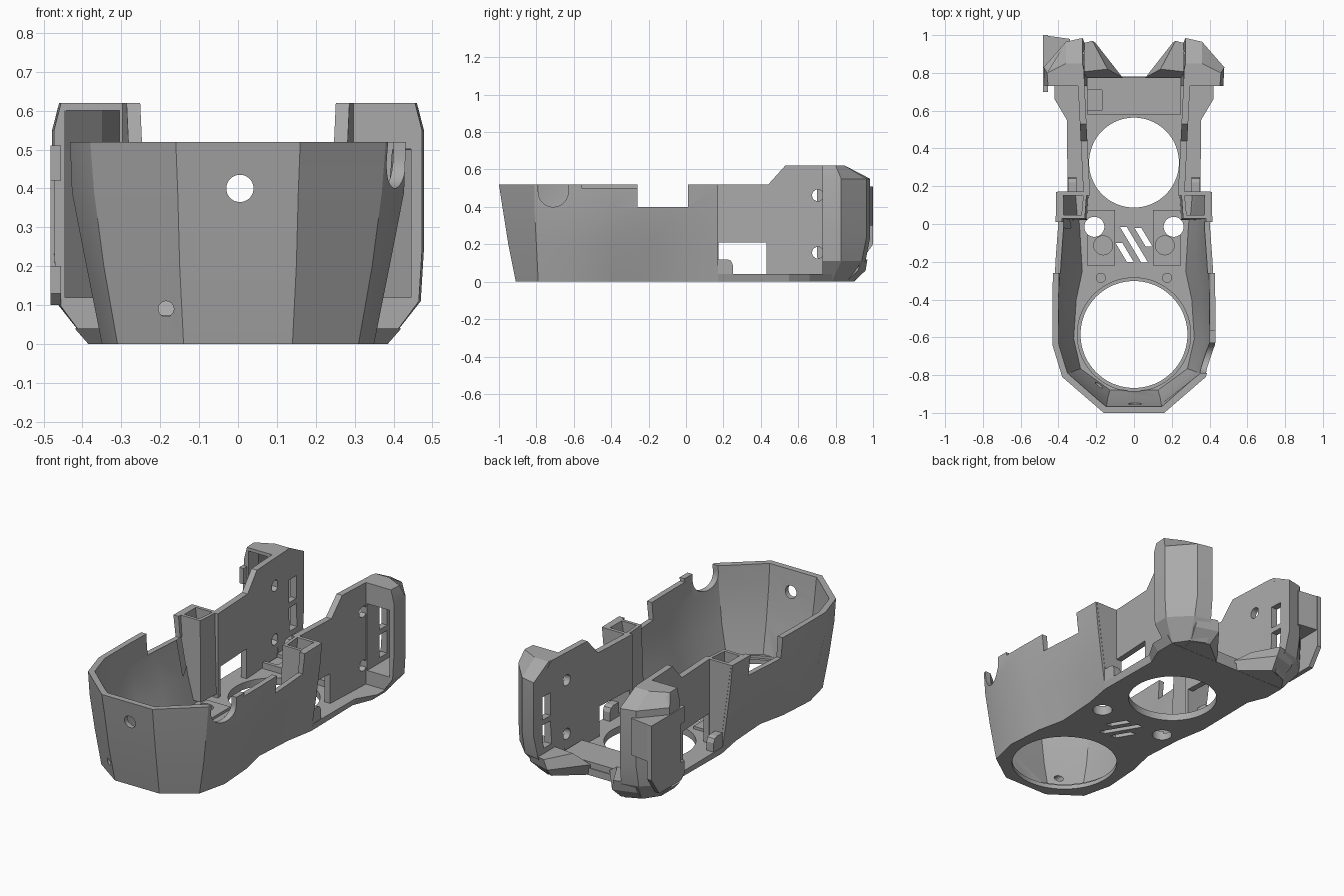
import bpy, bmesh
from math import radians, pi
from mathutils import Matrix

cube = bpy.data.objects.get("Cube")
if cube:
    bpy.data.objects.remove(cube)

grey = bpy.data.materials.new("plain_grey")
grey.use_nodes = True
COLOUR = (0.4, 0.4, 0.4, 1)
grey.diffuse_color = COLOUR
grey.node_tree.nodes["Principled BSDF"].inputs["Base Color"].default_value = COLOUR
SIDES = (("left", 1), ("right", -1))


def finish(name, bm):
    bmesh.ops.recalc_face_normals(bm, faces=bm.faces)
    mesh = bpy.data.meshes.new(name)
    bm.to_mesh(mesh)
    bm.free()
    mesh.materials.append(grey)
    ob = bpy.data.objects.new(name, mesh)
    bpy.context.collection.objects.link(ob)
    return ob


def loft(name, rings, s=1, place=lambda x, y, z: (x, y, z)):
    """Closed solid through (height, points) rings, s = -1 mirrors it in x."""
    bm = bmesh.new()
    loops = []
    for z, pts in rings:
        coords = [place(px, py, z) for px, py in pts]
        loops.append([bm.verts.new((s * x, y, h)) for x, y, h in coords])
    n = len(loops[0])
    for a, b in zip(loops, loops[1:]):
        for i in range(n):
            j = (i + 1) % n
            bm.faces.new((a[i], a[j], b[j], b[i]))
    bm.faces.new(loops[0][::-1])
    bm.faces.new(loops[-1])
    return finish(name, bm)


def box(name, x0, x1, y0, y1, z0, z1, s=1):
    pts = [(x0, y0), (x1, y0), (x1, y1), (x0, y1)]
    return loft(name, [(z0, pts), (z1, pts)], s)


def cylinder(name, centre, r, depth, axis="Z", segments=48):
    turn = {"X": Matrix.Rotation(pi / 2, 4, "Y"), "Y": Matrix.Rotation(pi / 2, 4, "X"),
            "Z": Matrix.Identity(4)}[axis]
    bm = bmesh.new()
    bmesh.ops.create_cone(bm, cap_ends=True, segments=segments, radius1=r, radius2=r,
                          depth=depth, matrix=Matrix.Translation(centre) @ turn)
    return finish(name, bm)


def cut(targets, cutters):
    for ob in targets:
        for c in cutters:
            mod = ob.modifiers.new("cut", "BOOLEAN")
            mod.operation, mod.solver, mod.object = "DIFFERENCE", "EXACT", c
        graph = bpy.context.evaluated_depsgraph_get()
        mesh = bpy.data.meshes.new_from_object(ob.evaluated_get(graph))
        ob.modifiers.clear()
        ob.data = mesh
    for c in cutters:
        bpy.data.objects.remove(c)


def both(half):
    return half + [(-x, y) for x, y in reversed(half)]


def inner(half, t):
    pts = [(x * (1 - t / 0.4), -0.4 + (y + 0.4) * (1 - t / 0.57)) for x, y in half]
    pts[-1] = (pts[-1][0], 0.3)
    return both(pts)


# Faceted tub with an open top and an open back
base = [(0.14, -0.91), (0.31, -0.79), (0.35, -0.62), (0.335, -0.4), (0.30, -0.24), (0.315, 0.0), (0.345, 0.17)]
low = [(0.15, -0.95), (0.345, -0.8), (0.39, -0.63), (0.39, -0.4), (0.355, -0.2), (0.36, 0.0), (0.375, 0.17)]
high = [(0.155, -0.98), (0.37, -0.81), (0.427, -0.64), (0.425, -0.4), (0.415, -0.2), (0.4, 0.0), (0.4, 0.17)]
rim = [(0.16, -1.0), (0.38, -0.81), (0.432, -0.64), (0.432, -0.4), (0.428, -0.2), (0.415, 0.0), (0.412, 0.17)]
tub = loft("tub", [(0, both(base)), (0.2, both(low)), (0.39, both(high)), (0.52, both(rim))])
cut([tub], [loft("cavity", [(0.04, inner(base, 0.035)), (0.2, inner(low, 0.03)),
                            (0.39, inner(high, 0.028)), (0.56, inner(rim, 0.028))])])
cut([tub], [
    box("side_notch", -1, 1, -0.26, 0.01, 0.4, 0.7),
    box("rim_step", 0.2, 1, -0.56, -0.25, 0.5, 0.7),
    cylinder("cable_notch", (0.43, -0.71, 0.48), 0.08, 0.3, "X"),
    box("cable_notch_top", 0.28, 0.6, -0.79, -0.63, 0.48, 0.7),
    cylinder("front_hole", (0.005, -0.98, 0.4), 0.035, 0.3, "Y"),
    cylinder("lower_hole", (-0.185, -0.9, 0.09), 0.02, 0.3, "Y"),
])

# Rear floor slab with a flared edge
rear_low = [(0.345, 0.17), (0.34, 0.55), (0.385, 0.66), (0.385, 0.78), (0.06, 0.78)]
rear_top = [(0.352, 0.17), (0.355, 0.55), (0.42, 0.66), (0.42, 0.78), (0.06, 0.78)]
rear_floor = loft("rear_floor", [(0, both(rear_low)), (0.04, both(rear_top))])
back_bar = box("back_bar", -0.25, 0.25, 0.58, 0.775, 0.038, 0.075)
pad_recess = box("bar_recess", -0.25, -0.17, 0.6, 0.71, 0.055, 0.2)
cut([back_bar], [pad_recess])
mount_pads = [box(f"{n}_mount_pad", 0.1, 0.25, -0.22, 0.075, 0.038, 0.055, s) for n, s in SIDES]

# Openings through the floor
openings = [
    cylinder("front_opening", (0, -0.585, 0), 0.283, 0.3, segments=96),
    cylinder("front_seat", (0, -0.585, 0.08), 0.3, 0.11, segments=96),
    cylinder("rear_opening", (0, 0.325, 0), 0.238, 0.3, segments=96),
]
for x, y, length in ((-0.05, -0.15, 0.1), (0, -0.11, 0.19), (0.05, -0.07, 0.1)):
    h, lean = length / 2, length * 0.3
    pts = [(x + lean - 0.018, y - h), (x + lean + 0.018, y - h),
           (x - lean + 0.018, y + h), (x - lean - 0.018, y + h)]
    openings.append(loft("vent_slot", [(-0.1, pts), (0.1, pts)]))
for n, s in SIDES:
    openings += [
        cylinder("post_hole", (s * 0.21, -0.015, 0), 0.053, 0.3),
        cylinder("shallow_recess", (s * 0.163, -0.113, 0.085), 0.05, 0.09),
        cylinder("screw_recess", (s * 0.175, -0.285, 0.06), 0.024, 0.09),
    ]
cut([tub, rear_floor] + mount_pads, openings)


def wall_place(y, z, x):
    return (x + 0.05 * (y - 0.16), y, z)


wall_outline = [(0.15, 0.03), (0.15, 0.52), (0.44, 0.52), (0.53, 0.62), (0.83, 0.62),
                (0.9, 0.56), (0.9, 0.08), (0.8, 0.03)]
tab_outline = [(0.165, 0.035), (0.25, 0.035), (0.25, 0.09), (0.24, 0.112), (0.22, 0.12), (0.165, 0.12)]

for n, s in SIDES:
    # Hollow corner post at the end of the tub
    foot = [(0.25, 0.02), (0.31, 0.02), (0.34, 0.172), (0.24, 0.172)]
    head = [(0.26, 0.03), (0.405, 0.03), (0.405, 0.172), (0.25, 0.172)]
    post = loft(f"{n}_corner_post", [(0.06, foot), (0.52, head)], s)
    cut([post], [loft("post_pocket", [(0.07, [(0.27, 0.04), (0.3, 0.04), (0.32, 0.152), (0.26, 0.152)]),
                                      (0.6, [(0.28, 0.05), (0.385, 0.05), (0.385, 0.152), (0.27, 0.152)])], s)])

    # Upright rear side plate with a window and two screw holes
    wall = loft(f"{n}_side_plate", [(0.233, wall_outline), (0.268, wall_outline)], s, wall_place)
    cut([wall], [box("window", 0.1, 0.5, 0.175, 0.43, 0.04, 0.21, s)]
        + [cylinder("screw_hole", (s * 0.28, 0.705, z), 0.031, 0.3, "X") for z in (0.155, 0.462)])
    loft(f"{n}_floor_tab", [(0.305, tab_outline), (0.35, tab_outline)], s, lambda y, z, x: (x, y, z))

    # Flared rear grip, hollow towards the front, with slots in its inner side
    bottom = [(0.24, 0.73), (0.385, 0.73), (0.385, 0.78), (0.33, 0.86), (0.24, 0.9)]
    lower = [(0.262, 0.73), (0.465, 0.73), (0.47, 0.83), (0.36, 0.94), (0.262, 0.96)]
    upper = [(0.262, 0.73), (0.473, 0.73), (0.478, 0.83), (0.36, 0.965), (0.272, 0.985)]
    top = [(0.262, 0.73), (0.455, 0.73), (0.46, 0.8), (0.36, 0.85), (0.272, 0.85)]
    grip = loft(f"{n}_rear_grip", [(0.002, bottom), (0.11, lower), (0.24, upper), (0.55, upper), (0.62, top)], s)
    roof = 0.5 if s > 0 else 0.6
    hollow = [(0.305, 0.7), (0.445, 0.7), (0.445, 0.82), (0.35, 0.93), (0.305, 0.94)]
    shallow = [(x, min(y, 0.82)) for x, y in hollow]
    cut([grip], [loft("pocket", [(0.12, hollow), (0.5, hollow), (roof + 0.001, shallow)], s)])
    slots = [box("slot", 0.1, 0.33, 0.84, 0.91, z, z + 0.13, s) for z in (0.15, 0.31)]
    cut([grip, wall], slots)

    # Sloping foot that reaches inwards behind the floor
    loft(f"{n}_rear_foot", [(0.001, [(0.06, 0.77), (0.3, 0.77), (0.32, 0.86), (0.22, 0.9)]),
                            (0.06, [(0.06, 0.775), (0.32, 0.775), (0.34, 0.92), (0.205, 0.96)]),
                            (0.12, [(0.14, 0.82), (0.32, 0.8), (0.33, 0.94), (0.22, 0.97)])], s)

# Extra outer plate on the right grip
plate_outline = [(0.7, 0.13), (0.73, 0.1), (0.93, 0.1), (1.0, 0.2), (1.0, 0.51), (0.7, 0.51)]
plate = loft("right_outer_plate", [(0.455, plate_outline), (0.482, plate_outline)], -1,
             lambda y, z, x: (x, y, z))
cut([plate], [box("plate_gap", 0.4, 0.6, 0.6, 0.735, 0.2, 0.42, -1)])
web = [(0.34, 0.955), (0.47, 0.83), (0.47, 0.998), (0.34, 0.98)]
loft("right_plate_web", [(0.3, web), (0.51, web)], -1)

# Soft shading inside facets, sharp at the edges
bpy.ops.object.select_all(action="DESELECT")
for ob in bpy.context.scene.objects:
    if ob.type == "MESH":
        ob.select_set(True)
        bpy.context.view_layer.objects.active = ob
bpy.ops.object.shade_smooth_by_angle(angle=radians(18))
